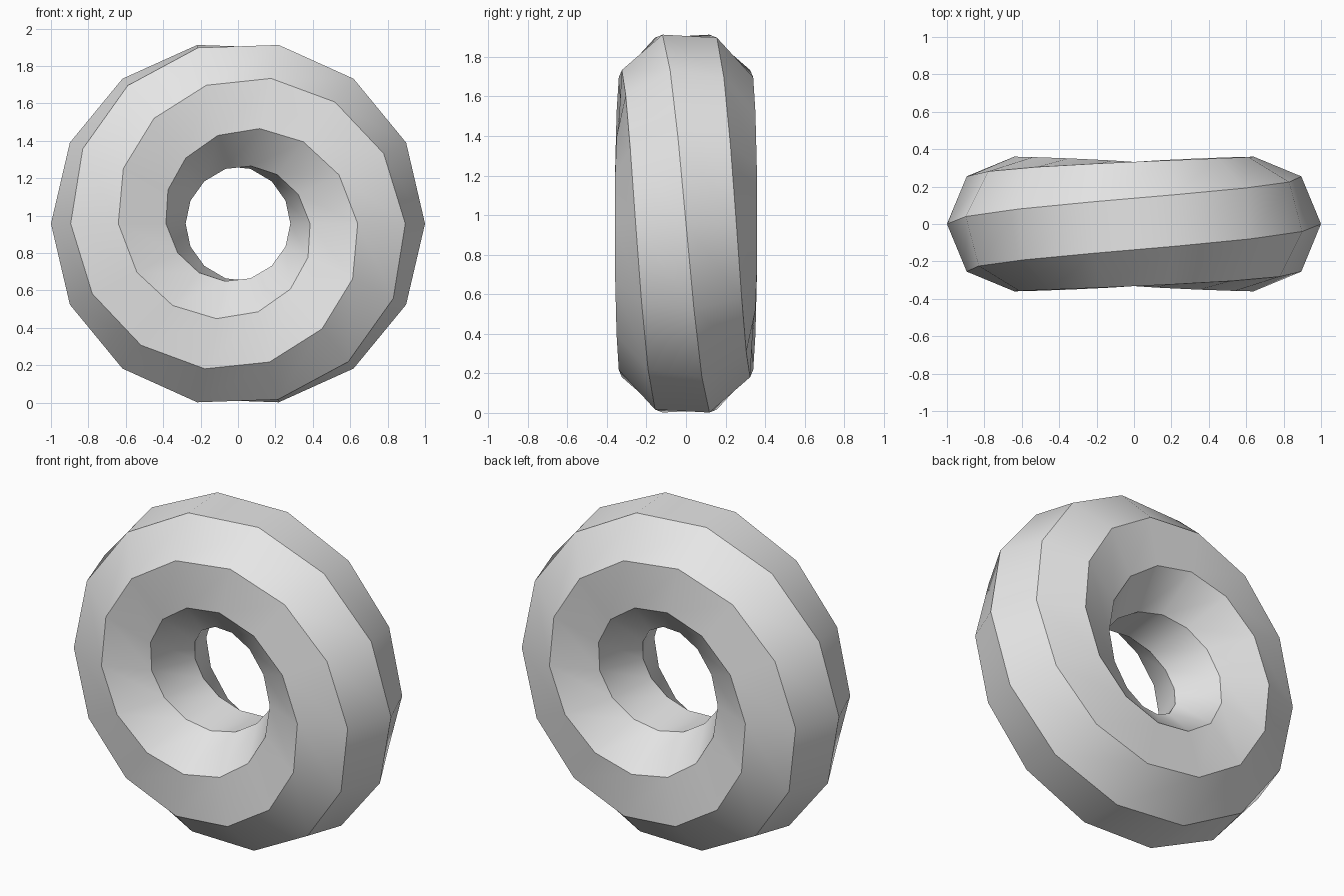
import bpy, bmesh
from math import sin, cos, pi, radians

cube = bpy.data.objects.get("Cube")
if cube:
    bpy.data.objects.remove(cube, do_unlink=True)

SEGMENTS = 14            # sections around the ring
SIDES = 8                # sides of each section
SHIFT = 2                # sides gained by the twist over one full turn
MAJOR, MINOR = 0.64, 0.36
CENTRE_Z = 0.957

# Single grey material
grey = bpy.data.materials.new("light grey")
grey.use_nodes = True
grey.diffuse_color = (0.8, 0.8, 0.8, 1)
grey.node_tree.nodes["Principled BSDF"].inputs["Base Color"].default_value = (0.8, 0.8, 0.8, 1)

# Octagonal sections set round an upright ring, each turned a little further
bm = bmesh.new()
rings = []
for i in range(SEGMENTS):
    turn = pi - 2 * pi * i / SEGMENTS
    twist = 2 * pi / SIDES * SHIFT * i / SEGMENTS
    ring = []
    for j in range(SIDES):
        phi = 2 * pi * j / SIDES - twist
        r = MAJOR + MINOR * cos(phi)
        ring.append(bm.verts.new((r * cos(turn), -MINOR * sin(phi), CENTRE_Z + r * sin(turn))))
    rings.append(ring)

# The last section joins the first one offset by the twist
rings.append([rings[0][(j - SHIFT) % SIDES] for j in range(SIDES)])

# Skin between neighbouring sections
for a, b in zip(rings, rings[1:]):
    for j in range(SIDES):
        k = (j + 1) % SIDES
        bm.faces.new((a[k], b[k], b[j], a[j]))

mesh = bpy.data.meshes.new("twisted_ring")
bm.to_mesh(mesh)
bm.free()
mesh.materials.append(grey)
ring_obj = bpy.data.objects.new("twisted_ring", mesh)
bpy.context.collection.objects.link(ring_obj)

# Smooth along the ring, sharp along the spiral ridges
bpy.ops.object.select_all(action='DESELECT')
ring_obj.select_set(True)
bpy.context.view_layer.objects.active = ring_obj
bpy.ops.object.shade_smooth_by_angle(angle=radians(30))
